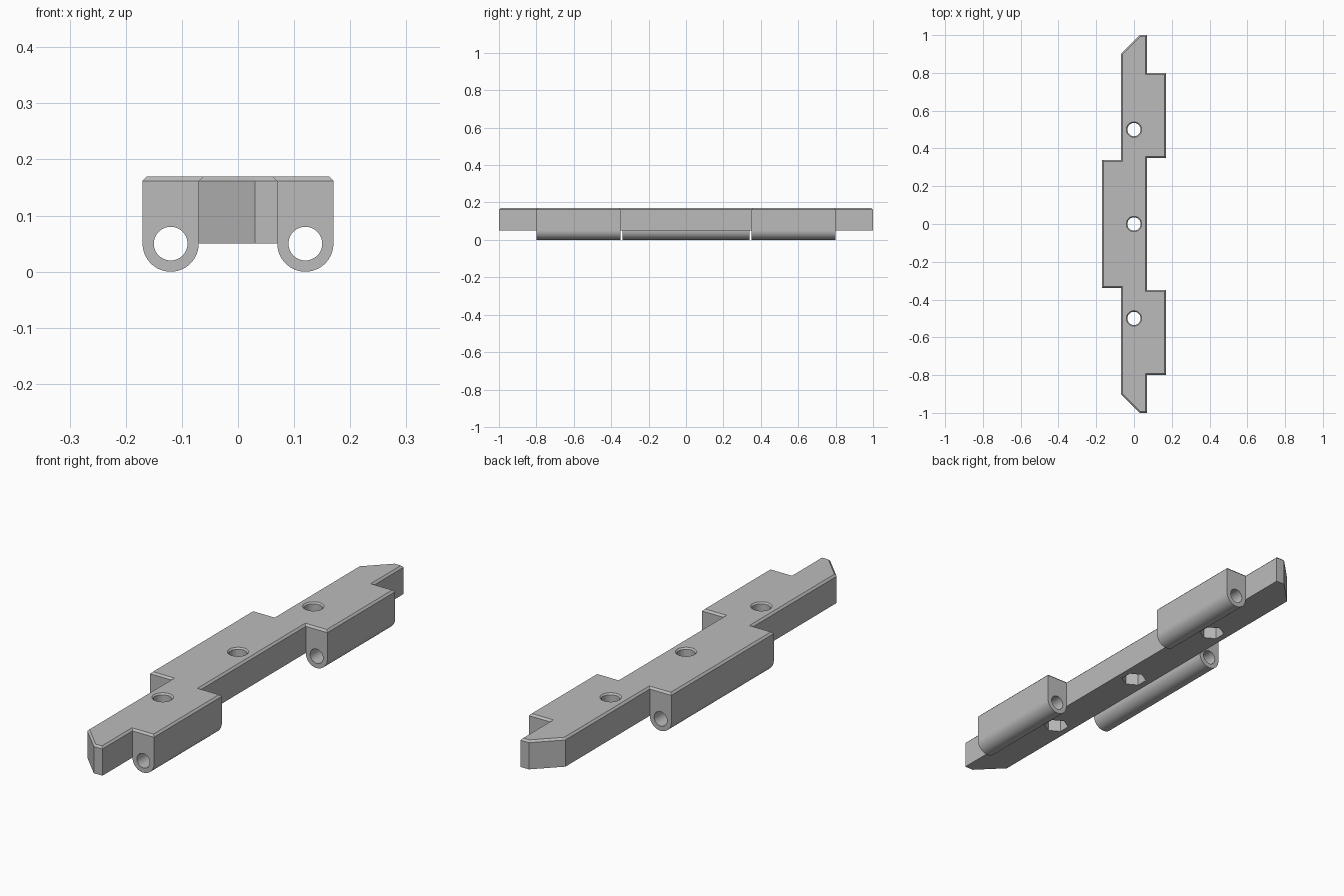
import bpy, bmesh
from math import sin, cos, pi, radians

cube = bpy.data.objects.get("Cube")
if cube:
    bpy.data.objects.remove(cube, do_unlink=True)

grey = bpy.data.materials.new("mid grey")
grey.use_nodes = True
grey.diffuse_color = (0.5, 0.5, 0.5, 1)
grey.node_tree.nodes["Principled BSDF"].inputs["Base Color"].default_value = (0.5, 0.5, 0.5, 1)

BASE, TOP, CHAMFER = 0.05, 0.17, 0.008
AXIS_X, OUTER, INNER = 0.12, 0.05, 0.03


def loft(name, rings):
    """Closed solid through matching rings of 3D points."""
    bm = bmesh.new()
    loops = [[bm.verts.new(p) for p in ring] for ring in rings]
    n = len(loops[0])
    for a, b in zip(loops, loops[1:]):
        for i in range(n):
            j = (i + 1) % n
            bm.faces.new((a[i], a[j], b[j], b[i]))
    bm.faces.new(loops[0][::-1])
    bm.faces.new(loops[-1])
    bmesh.ops.recalc_face_normals(bm, faces=bm.faces[:])
    mesh = bpy.data.meshes.new(name)
    bm.to_mesh(mesh)
    bm.free()
    mesh.materials.append(grey)
    obj = bpy.data.objects.new(name, mesh)
    bpy.context.collection.objects.link(obj)
    return obj


def arc(r, start, end, steps=32):
    """Arc around the pin axis at x = 0, as (x, z) pairs."""
    angles = [start + (end - start) * i / steps for i in range(steps + 1)]
    return [(r * cos(a), BASE + r * sin(a)) for a in angles]


def along_y(name, profile, x, y0, y1):
    return loft(name, [[(x + px, y, pz) for px, pz in profile] for y in (y0, y1)])


def turned(name, y, steps, sides, phase=0.0):
    """Vertical turned solid from (z, radius) steps."""
    return loft(name, [[(r * cos(phase + 2 * pi * i / sides),
                         y + r * sin(phase + 2 * pi * i / sides), z)
                        for i in range(sides)] for z, r in steps])


def activate(obj):
    bpy.ops.object.select_all(action='DESELECT')
    obj.select_set(True)
    bpy.context.view_layer.objects.active = obj


def cut(target, cutter):
    cutter.hide_render = True
    mod = target.modifiers.new("cut", 'BOOLEAN')
    mod.operation = 'DIFFERENCE'
    mod.solver = 'EXACT'
    mod.object = cutter
    activate(target)
    bpy.ops.object.modifier_apply(modifier=mod.name)
    bpy.data.objects.remove(cutter, do_unlink=True)


# Plate: stepped outline with staggered lugs and clipped ends
right_half = [(0.07, 0.35), (0.17, 0.35), (0.17, 0.80), (0.07, 0.80), (0.07, 1.0)]
left_half = [(0.03, 1.0), (-0.07, 0.90), (-0.07, 0.34), (-0.17, 0.34)]
upper = right_half + left_half
outline = upper + [(x, -y) for x, y in reversed(upper)]
plate = loft("hinge_plate", [[(x, y, z) for x, y in outline] for z in (BASE, TOP - CHAMFER)])

# Chamfer around the top rim
bm = bmesh.new()
bm.from_mesh(plate.data)
top = max(bm.faces, key=lambda f: f.calc_center_median().z)
bmesh.ops.inset_region(bm, faces=[top], thickness=CHAMFER, use_even_offset=True)
for v in top.verts:
    v.co.z = TOP
bm.to_mesh(plate.data)
bm.free()

# Pin channels through the lugs
channel = arc(INNER, 0, pi) + [(-INNER, 0.02), (INNER, 0.02)]
for side in (-1, 1):
    cut(plate, along_y("pin_cutter", channel, side * AXIS_X, -0.9, 0.9))

# Bolt holes with countersunk rim and hexagonal nut pockets below
for y in (-0.5, 0.0, 0.5):
    cut(plate, turned("bolt_cutter", y, [(0.0, 0.035), (0.164, 0.035), (0.18, 0.051)], 48))
    cut(plate, turned("nut_cutter", y, [(0.0, 0.05), (0.11, 0.05)], 6, pi / 2))

# Rounded lower halves of the pin barrels
shell = arc(OUTER, pi, 2 * pi) + arc(INNER, 2 * pi, pi)
barrels = [
    along_y("left_front_barrel", shell, AXIS_X, -0.80, -0.35),
    along_y("left_back_barrel", shell, AXIS_X, 0.35, 0.80),
    along_y("right_middle_barrel", shell, -AXIS_X, -0.34, 0.34),
]

for obj in [plate] + barrels:
    activate(obj)
    bpy.ops.object.shade_smooth_by_angle(angle=radians(30))
